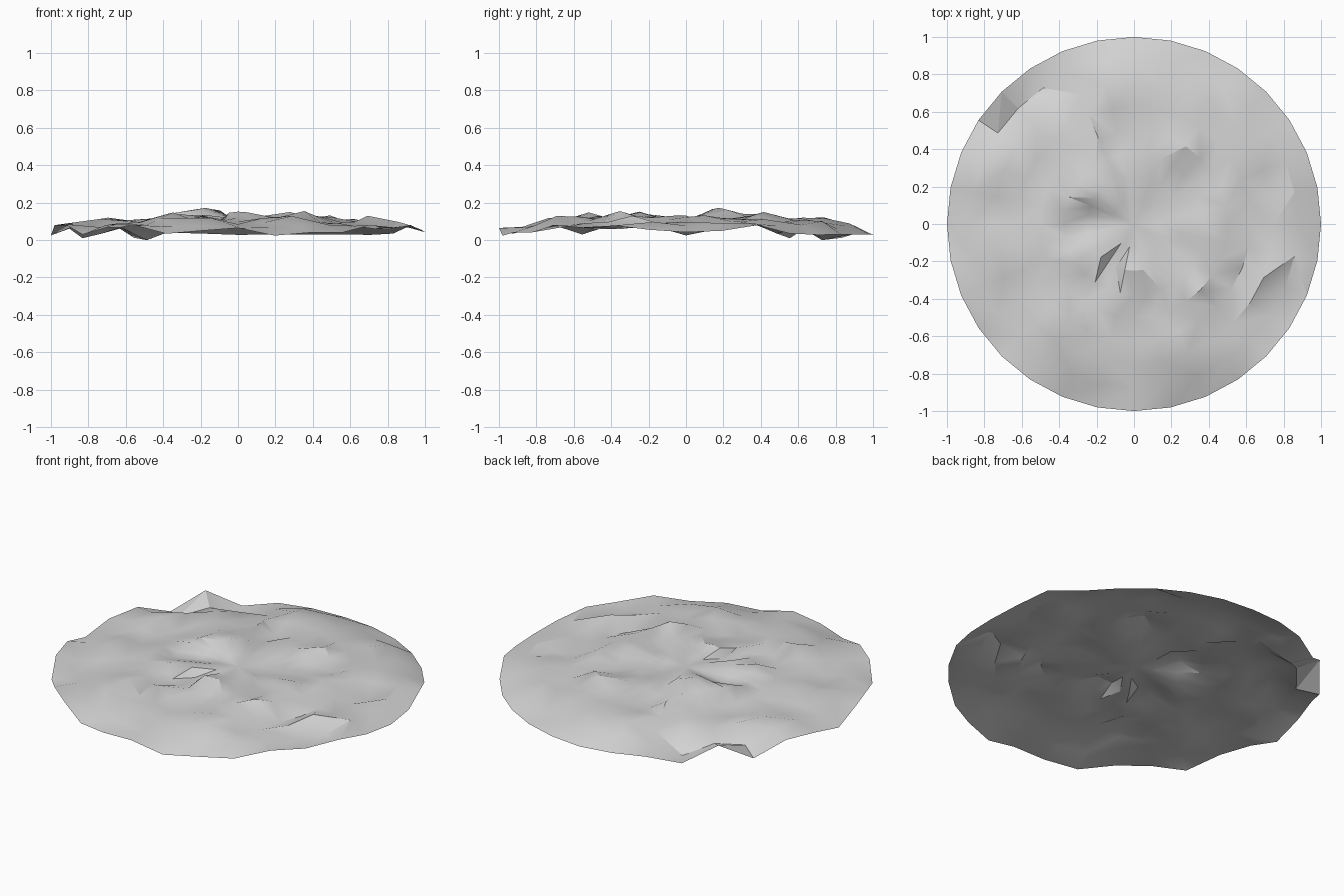
import bpy, bmesh, math
from mathutils import Vector, noise

if "Cube" in bpy.data.objects:
    bpy.data.objects.remove(bpy.data.objects["Cube"], do_unlink=True)

SEGMENTS, RINGS = 32, 8

# Heights round the rim, counter-clockwise from +x
RIM = [.042, .05, .08, .035, .028, .03, .03, .03, .028, .035, .04, .012, .11, .01, .078, .065,
       .025, .08, .085, .03, .08, .08, .034, .05, .065, .024, .04, .04, .08, .068, .078, .055]

# Crests and hollows as {ring: {segment: height}}
FEATURES = {
    2: {3: .105, 8: .115, 11: .165, 12: .172, 20: .135, 21: .095, 24: .152},
    3: {3: .095, 6: .13, 8: .135, 9: .105, 13: .15, 19: .138, 20: .11, 21: .109, 22: .10},
    4: {3: .095, 4: .13, 5: .15, 8: .10, 9: .085, 10: .138, 20: .10, 21: .10, 22: .13,
        28: .155, 29: .13, 30: .12},
    5: {3: .11, 8: .12, 9: .115, 13: .09, 14: .08, 15: .09, 21: .148, 29: .06, 30: .07, 31: .08},
    6: {6: .10, 8: .115, 12: .10, 13: .11, 14: .12, 30: .13, 31: .09},
    7: {5: .10, 6: .06, 11: .0, 12: .065, 13: .035, 29: .06, 30: .06, 31: .097},
}


def polar(ring, seg):
    a = 2 * math.pi * seg / SEGMENTS
    return Vector((math.cos(a), math.sin(a))) * ring / RINGS


CONTROLS = [(polar(r, k), z) for r, row in FEATURES.items() for k, z in row.items()]


def height(ring, seg):
    """Low dome with rolling bumps, drawn towards the nearby crests and hollows."""
    if ring == RINGS:
        return RIM[seg]
    if seg in FEATURES.get(ring, {}):
        return FEATURES[ring][seg]
    p = polar(ring, seg)
    total = .115 - .035 * p.length_squared
    total += .05 * noise.noise(Vector((p.x * 5 + 3.1, p.y * 5 + 7.3, 1.7)))
    total += .02 * noise.noise(Vector((p.x * 10 + 5.2, p.y * 10 + 2.4, 8.1)))
    if ring == RINGS - 1:
        total = .75 * total + .25 * RIM[seg]
    weights = 1
    for q, z in CONTROLS:
        w = (.09 / (p - q).length) ** 4
        total += w * z
        weights += w
    return total / weights


# Uneven ground sheet: concentric rings round a centre point
bm = bmesh.new()
centre = bm.verts.new((0, 0, .118))
rings = [[bm.verts.new((*polar(i, k), height(i, k))) for k in range(SEGMENTS)]
         for i in range(1, RINGS + 1)]

for k in range(SEGMENTS):
    n = (k + 1) % SEGMENTS
    bm.faces.new((centre, rings[0][k], rings[0][n]))
    for band, (inner, outer) in enumerate(zip(rings, rings[1:])):
        # The diagonal changes direction from one band to the next
        if band % 2 == 0:
            bm.faces.new((inner[k], outer[k], inner[n]))
            bm.faces.new((outer[k], outer[n], inner[n]))
        else:
            bm.faces.new((inner[k], outer[k], outer[n]))
            bm.faces.new((inner[k], outer[n], inner[n]))

mesh = bpy.data.meshes.new("ground_disc")
bm.to_mesh(mesh)
bm.free()
ground = bpy.data.objects.new("ground_disc", mesh)
bpy.context.collection.objects.link(ground)

# Plain light grey surface
grey = bpy.data.materials.new("light_grey")
grey.use_nodes = True
colour = (.65, .65, .65, 1)
grey.diffuse_color = colour
for node in grey.node_tree.nodes:
    if node.type == 'BSDF_PRINCIPLED':
        node.inputs["Base Color"].default_value = colour
mesh.materials.append(grey)

# Smooth shading with the steep creases kept sharp
bpy.ops.object.select_all(action='DESELECT')
ground.select_set(True)
bpy.context.view_layer.objects.active = ground
bpy.ops.object.shade_smooth_by_angle(angle=math.radians(30))
